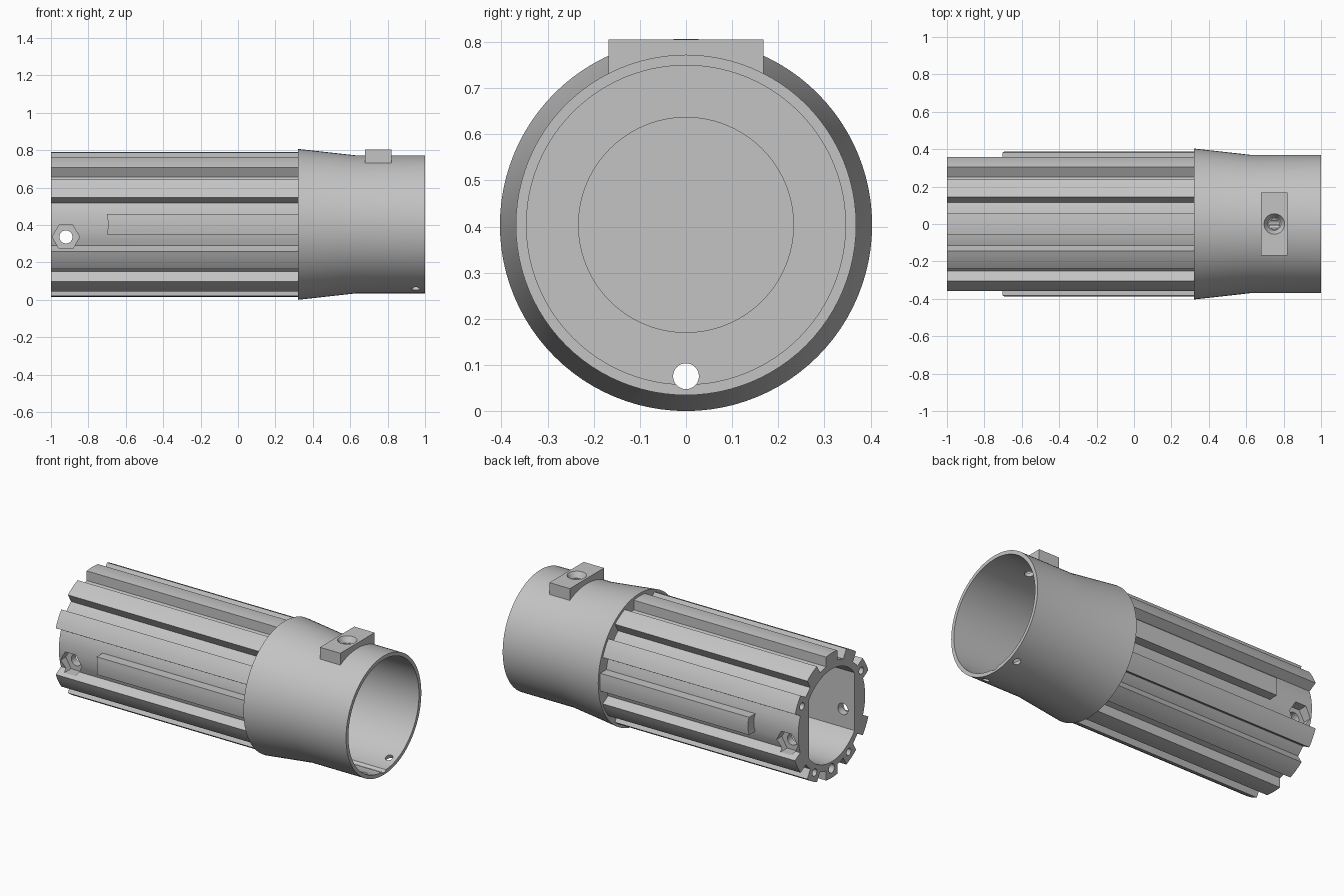
import bpy, bmesh, math
from mathutils import Vector

cube = bpy.data.objects.get("Cube")
if cube:
    bpy.data.objects.remove(cube, do_unlink=True)

AXIS_Z = 0.4035          # height of the tube axis
RIB_R, BASE_R = 0.387, 0.328
RIB_HALF = 0.055

grey = bpy.data.materials.new("plain grey")
grey.use_nodes = True
grey.diffuse_color = (0.55, 0.55, 0.55, 1)
grey.node_tree.nodes["Principled BSDF"].inputs["Base Color"].default_value = grey.diffuse_color


def loft(name, rings):
    """Closed solid through a list of equal-length point rings."""
    bm = bmesh.new()
    loops = [[bm.verts.new(p) for p in ring] for ring in rings]
    n = len(loops[0])
    for a, b in zip(loops, loops[1:]):
        for i in range(n):
            j = (i + 1) % n
            bm.faces.new((a[i], a[j], b[j], b[i]))
    bm.faces.new(loops[0])
    bm.faces.new(loops[-1])
    bmesh.ops.recalc_face_normals(bm, faces=bm.faces)
    mesh = bpy.data.meshes.new(name)
    bm.to_mesh(mesh)
    bm.free()
    mesh.materials.append(grey)
    ob = bpy.data.objects.new(name, mesh)
    bpy.context.collection.objects.link(ob)
    return ob


def rod(name, start, end, r1, r2=None, sides=32):
    start, end = Vector(start), Vector(end)
    q = (end - start).to_track_quat('Z', 'Y')
    angles = [math.tau * i / sides for i in range(sides)]
    return loft(name, [[c + q @ Vector((r * math.cos(a), r * math.sin(a), 0)) for a in angles]
                       for c, r in ((start, r1), (end, r1 if r2 is None else r2))])


def lathe(name, profile, sides=96):
    return loft(name, [[(x, r * math.cos(math.tau * i / sides), r * math.sin(math.tau * i / sides))
                        for i in range(sides)] for x, r in profile])


def prism(name, section, x1, x2):
    return loft(name, [[(x, y, z) for y, z in section] for x in (x1, x2)])


def cut(ob, cutters):
    for c in cutters:
        c.hide_render = True
        m = ob.modifiers.new("cut", 'BOOLEAN')
        m.operation, m.solver, m.object = 'DIFFERENCE', 'EXACT', c
    deps = bpy.context.evaluated_depsgraph_get()
    mesh = bpy.data.meshes.new_from_object(ob.evaluated_get(deps))
    ob.modifiers.clear()
    ob.data = mesh
    for c in cutters:
        bpy.data.objects.remove(c, do_unlink=True)


def arc(r, a, b, steps):
    return [(r * math.cos(a + (b - a) * i / steps), r * math.sin(a + (b - a) * i / steps))
            for i in range(steps + 1)]


def rib_arc(centre):
    half = math.asin(RIB_HALF / RIB_R)
    return arc(RIB_R, centre - half, centre + half, 4)


def cable_hole():
    return rod("cable_hole", (-1.2, 0, -0.328), (1.2, 0, -0.328), 0.028)


# Ribbed tube: twelve rib places, the two side ones left bare for the nuts
section = []
foot = math.asin(RIB_HALF / BASE_R)
for k in range(12):
    a = math.radians(30 * k)
    if k % 6:
        section += [arc(BASE_R, a - foot, a, 1)[0]] + rib_arc(a)
        start = a + foot
    else:
        start = a - foot
    section += arc(BASE_R, start, a + math.radians(30) - foot, 5)[:-1]
tube = prism("ribbed_tube", section, -1, 0.33)

# Bore with a flat on either side
flat = math.acos(0.224 / 0.287)
bore = arc(0.287, flat, math.pi - flat, 24) + arc(0.287, math.pi + flat, math.tau - flat, 24)
cutters = [prism("bore", bore, -1.1, 0.4), cable_hole()]
# Cross bolt hole with hexagonal nut pockets
cutters.append(rod("bolt_hole", (-0.92, -0.5, -0.067), (-0.92, 0.5, -0.067), 0.035))
for s in (-1, 1):
    cutters.append(rod("nut_pocket", (-0.92, s * 0.27, -0.067), (-0.92, s * 0.45, -0.067), 0.073, sides=6))
# Blind screw holes in rib ends
for deg in (30, 150, 240, 300):
    y, z = 0.335 * math.cos(math.radians(deg)), 0.335 * math.sin(math.radians(deg))
    cutters.append(rod("rib_hole", (-1.1, y, z), (-0.85, y, z), 0.022, sides=20))
cut(tube, cutters)

# Short side ribs with a hollowed end
side_ribs = []
for name, a in (("left_side_rib", 0), ("right_side_rib", math.pi)):
    c, s = math.cos(a), math.sin(a)
    root = [(0.31 * c, RIB_HALF * c), (0.31 * c, -RIB_HALF * c)]
    rib = prism(name, root + rib_arc(a), -0.74, 0.33)
    cut(rib, [rod("end_scoop", (-0.92, -0.6, 0), (-0.92, 0.6, 0), 0.225, sides=96)])
    side_ribs.append(rib)

# Flared collar with stepped floor inside
collar = lathe("collar", [(0.32, 0.02), (0.32, 0.4035), (0.63, 0.369), (1, 0.369), (1, 0.346),
                          (0.42, 0.346), (0.42, 0.233), (0.36, 0.233), (0.36, 0.02)])
cutters = [cable_hole(), rod("lug_hole", (0.75, 0, 0.2), (0.75, 0, 0.6), 0.028)]
for deg in (-111, -69):
    d = Vector((0, math.cos(math.radians(deg)), math.sin(math.radians(deg))))
    x = Vector((0.95, 0, 0))
    cutters.append(rod("pin_hole", x + d * 0.3, x + d * 0.45, 0.022, sides=24))
cut(collar, cutters)

# Lug block on the collar with a countersunk hole
lug = prism("lug_block", [(-0.168, 0.32), (0.168, 0.32), (0.168, 0.4015), (-0.168, 0.4015)], 0.68, 0.82)
cut(lug, [lathe("lug_relief", [(0.5, 0.355), (1.1, 0.355)]),
          rod("lug_hole", (0.75, 0, 0.2), (0.75, 0, 0.6), 0.028),
          rod("countersink", (0.75, 0, 0.36), (0.75, 0, 0.41), 0.03, 0.06)])

# Raise to the ground and smooth the round faces
for ob in bpy.context.selected_objects:
    ob.select_set(False)
for ob in [tube, collar, lug] + side_ribs:
    ob.location.z = AXIS_Z
    ob.select_set(True)
    bpy.context.view_layer.objects.active = ob
bpy.ops.object.shade_smooth_by_angle(angle=math.radians(25))
